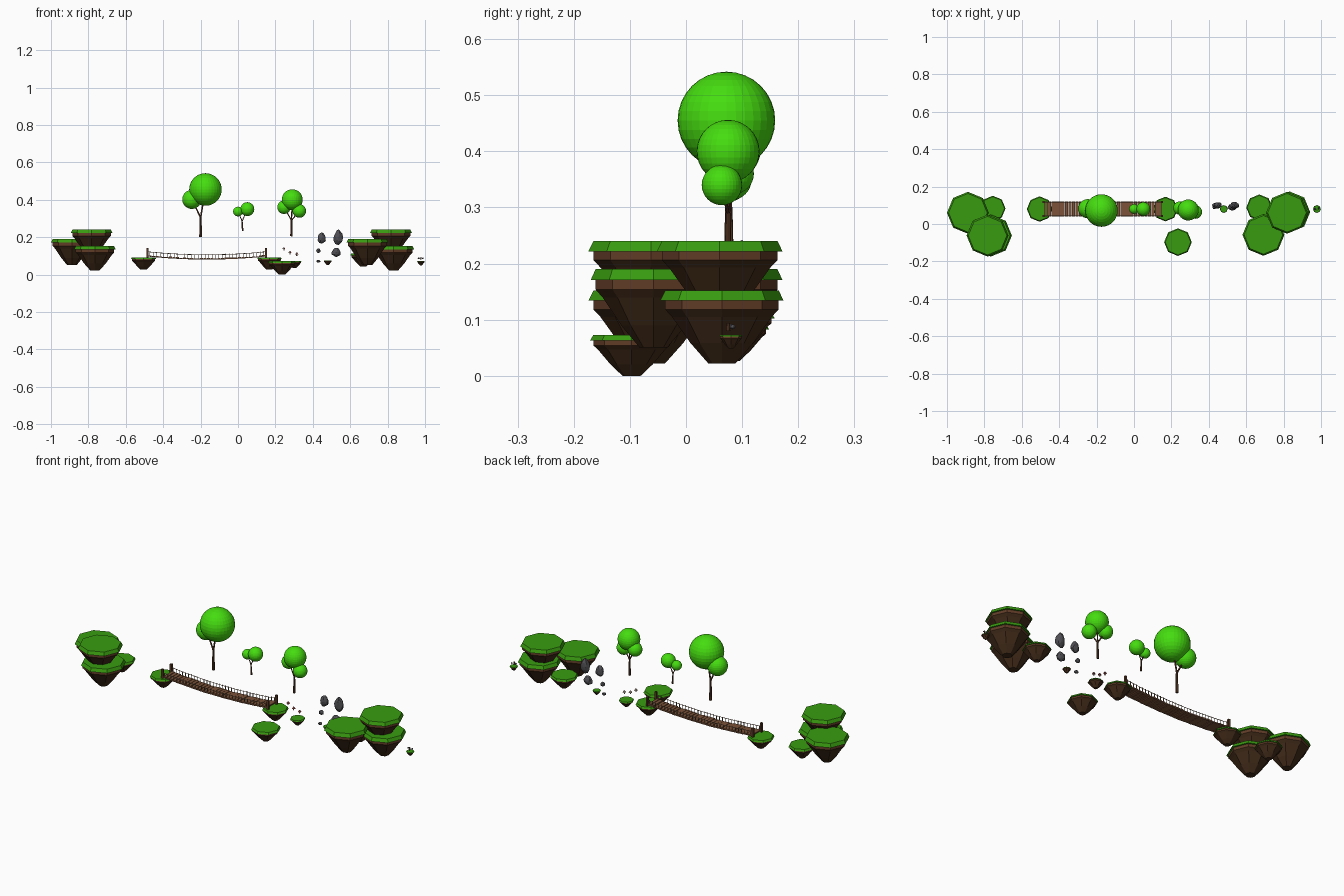
import bpy, bmesh, math, random
from mathutils import Vector, Matrix

if "Cube" in bpy.data.objects:
    bpy.data.objects.remove(bpy.data.objects["Cube"])

random.seed(4)


def material(name, r, g, b):
    m = bpy.data.materials.new(name)
    m.diffuse_color = (r, g, b, 1)
    m.use_nodes = True
    m.node_tree.nodes["Principled BSDF"].inputs["Base Color"].default_value = m.diffuse_color
    return m


GRASS = material("grass", 0.04, 0.33, 0.005)
SOIL = material("soil", 0.12, 0.045, 0.02)
EARTH = material("earth", 0.055, 0.025, 0.01)
LEAF = material("leaf", 0.06, 0.72, 0.005)
BARK = material("bark", 0.1, 0.04, 0.018)
PLANK = material("plank", 0.2, 0.085, 0.04)
ROPE = material("rope", 0.2, 0.13, 0.08)
STONE = material("stone", 0.08, 0.08, 0.09)
CAP = material("mushroom_cap", 0.5, 0.08, 0.08)
STEM = material("mushroom_stem", 0.6, 0.5, 0.4)


def finish(bm, name, *mats):
    me = bpy.data.meshes.new(name)
    bmesh.ops.recalc_face_normals(bm, faces=bm.faces)
    bm.to_mesh(me)
    bm.free()
    for m in mats:
        me.materials.append(m)
    ob = bpy.data.objects.new(name, me)
    bpy.context.collection.objects.link(ob)
    return ob


def add_box(bm, loc, size):
    bmesh.ops.create_cube(bm, size=1, matrix=Matrix.Translation(loc) @ Matrix.Diagonal((*size, 1)))


def add_rod(bm, a, b, r1, r2, seg=8):
    a, b = Vector(a), Vector(b)
    d = b - a
    mat = Matrix.Translation((a + b) / 2) @ d.to_track_quat('Z', 'Y').to_matrix().to_4x4()
    bmesh.ops.create_cone(bm, cap_ends=True, segments=seg, radius1=r1, radius2=r2,
                          depth=d.length, matrix=mat)


# Floating island: eight-sided turned profile, (radius, depth, material of band below)
PROFILE = [(0.92, 0, 0), (1.0, 0.14, 0), (0.92, 0.14, 1), (0.92, 0.26, 2),
           (0.81, 0.36, 2), (0.51, 0.72, 2), (0.22, 1.0, 2)]


def island(name, x, y, top, r, depth):
    bm = bmesh.new()
    rings = [[bm.verts.new((x + r * f * math.cos(k * math.pi / 4),
                            y + r * f * math.sin(k * math.pi / 4), top - depth * d))
              for k in range(8)] for f, d, _ in PROFILE]
    bm.faces.new(rings[0]).material_index = 0
    bm.faces.new(rings[-1]).material_index = 2
    for i in range(len(rings) - 1):
        for k in range(8):
            n = (k + 1) % 8
            f = bm.faces.new((rings[i][k], rings[i][n], rings[i + 1][n], rings[i + 1][k]))
            f.material_index = PROFILE[i][2]
    return finish(bm, name, GRASS, SOIL, EARTH)


for spec in [("left_top_island", -.783, -.062, .24, .112, .13),
             ("left_outer_island", -.888, .06, .19, .112, .14),
             ("left_low_island", -.765, -.062, .152, .112, .13),
             ("left_small_island", -.755, .083, .112, .068, .07),
             ("right_top_island", .818, .06, .24, .112, .13),
             ("right_inner_island", .692, -.058, .19, .112, .14),
             ("right_low_island", .832, .064, .152, .11, .13),
             ("right_small_island", .67, .088, .112, .07, .07),
             ("bridge_left_island", -.505, .08, .092, .068, .066),
             ("bridge_right_island", .168, .08, .092, .066, .066),
             ("front_island", .235, -.097, .073, .074, .073),
             ("mushroom_island", .302, .08, .072, .038, .038),
             ("tiny_island", .48, .08, .075, .021, .024),
             ("far_island", .978, .08, .073, .021, .024)]:
    island(*spec)


# Trees: forked trunk and ball crowns (x, y, z, r)
def tree(name, base, fork, crowns, r):
    bm = bmesh.new()
    add_rod(bm, base, fork, r, r * 0.7)
    for c in crowns:
        add_rod(bm, fork, c[:3], r * 0.6, r * 0.35)
    finish(bm, name + "_trunk", BARK)
    bm = bmesh.new()
    for c in crowns:
        bmesh.ops.create_uvsphere(bm, u_segments=32, v_segments=16, radius=c[3],
                                  matrix=Matrix.Translation(c[:3]))
    finish(bm, name + "_crown", LEAF)


tree("large_tree", (-.2, .075, .2), (-.2, .075, .305),
     [(-.174, .072, .455, .087), (-.247, .082, .402, .051)], .0075)
tree("small_tree", (.025, .08, .232), (.022, .08, .285),
     [(.05, .08, .35, .037), (0, .08, .337, .026)], .0045)
tree("medium_tree", (.285, .075, .205), (.286, .075, .29),
     [(.29, .075, .40, .056), (.328, .064, .34, .036), (.246, .085, .36, .036)], .006)

# Sagging plank bridge
X0, X1, YC, HALF = -.48, .147, .08, .037


def sag(x):
    t = (x - X0) / (X1 - X0)
    return -0.016 * 4 * t * (1 - t)


planks, rails, posts = bmesh.new(), bmesh.new(), bmesh.new()
N = 34
step = (X1 - X0) / N
for i in range(N):
    x = X0 + step * (i + .5)
    z = .101 + sag(x) + random.uniform(-.002, .002)
    add_box(planks, (x, YC, z), (step * .9, 2 * HALF + .004, .006))
    for s in (-1, 1):
        y = YC + s * HALF
        add_box(rails, (x, y, z + .011), (.0025, .0025, .026))
        a, b = x - step / 2, x + step / 2
        for h in (.122, .098):
            add_rod(rails, (a, y, h + sag(a)), (b, y, h + sag(b)), .0016, .0016, 6)
for x in (X0 - .003, X1 + .003):
    for s in (-1, 1):
        add_box(posts, (x, YC + s * HALF, .112), (.011, .011, .058))
finish(planks, "bridge_planks", PLANK)
finish(rails, "bridge_railing", ROPE)
finish(posts, "bridge_posts", BARK)


# Faceted floating rocks (x, y, z, width, depth, height)
def rock(name, x, y, z, w, d, h):
    bm = bmesh.new()
    bmesh.ops.create_icosphere(bm, subdivisions=2, radius=.5)
    for v in bm.verts:
        v.co *= random.uniform(.9, 1.08)
        v.co.x *= 1 - .35 * v.co.z
    bmesh.ops.transform(bm, verts=bm.verts,
                        matrix=Matrix.Translation((x, y, z)) @ Matrix.Diagonal((w, d, h, 1)))
    finish(bm, name, STONE)


for i, r in enumerate([(.448, .1, .196, .045, .035, .062), (.537, .1, .2, .05, .04, .08),
                       (.43, .1, .128, .024, .022, .025), (.525, .09, .12, .048, .035, .05),
                       (.43, .09, .072, .022, .02, .015)]):
    rock(f"rock_{i + 1}", *r)

# Mushrooms
for i, (x, y, z) in enumerate([(.245, .08, .128), (.278, .08, .108), (.314, .08, .1)]):
    bm = bmesh.new()
    add_rod(bm, (x, y, z), (x, y, z + .012), .003, .0025)
    n = len(bm.faces)
    add_rod(bm, (x, y, z + .008), (x, y, z + .017), .009, .003)
    bm.faces.ensure_lookup_table()
    for f in bm.faces[n:]:
        f.material_index = 1
    finish(bm, f"mushroom_{i + 1}", STEM, CAP)

# Stump and pebbles over the far island
bm = bmesh.new()
add_rod(bm, (.978, .075, .08), (.978, .075, .094), .004, .003)
finish(bm, "stump", BARK)
rock("pebble_left", .967, .08, .088, .012, .01, .008)
rock("pebble_right", .988, .083, .087, .01, .01, .008)
